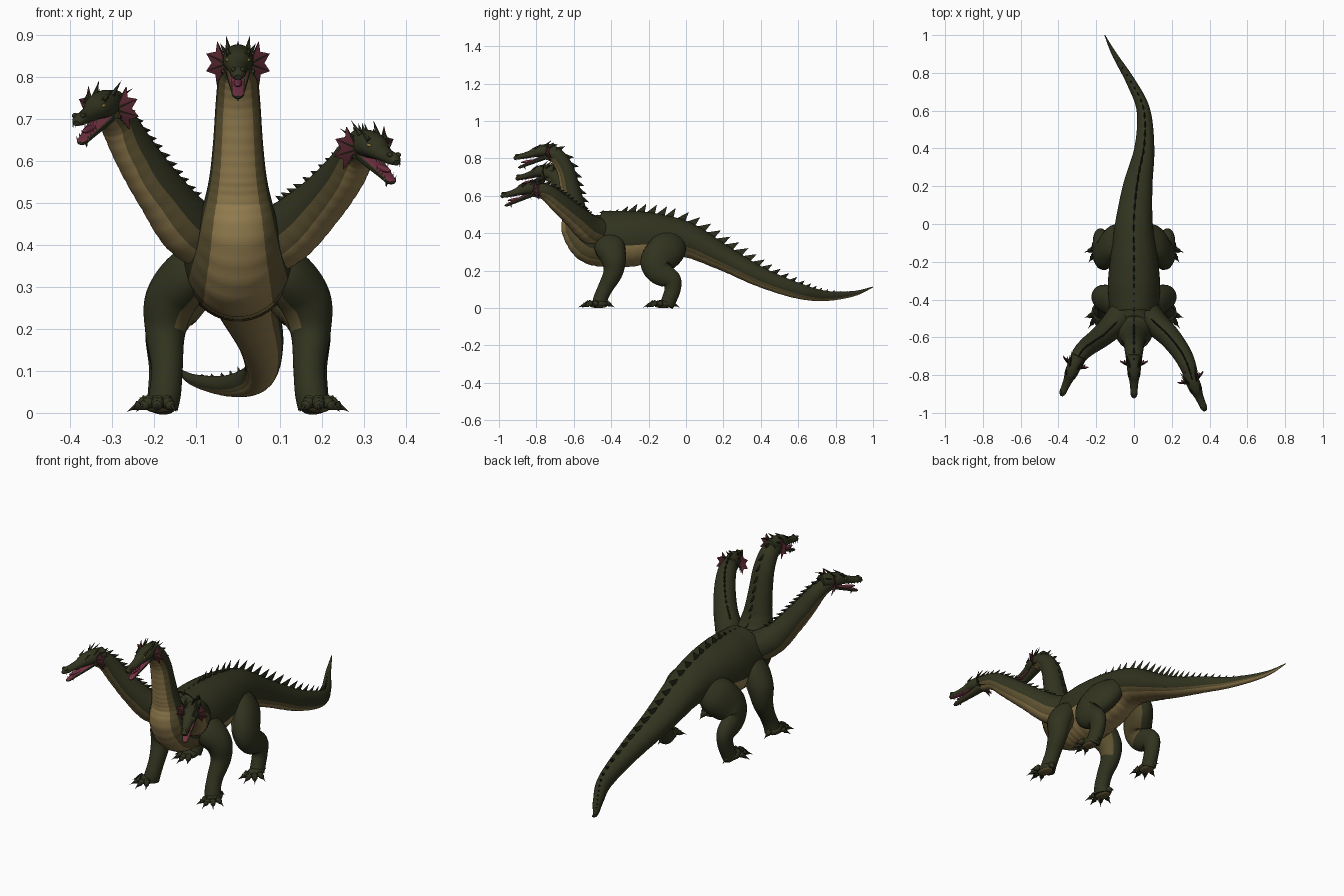
import bpy, bmesh, math
from mathutils import Vector, Matrix

cube = bpy.data.objects.get("Cube")
if cube:
    bpy.data.objects.remove(cube, do_unlink=True)

X, Z = Vector((1, 0, 0)), Vector((0, 0, 1))
COLOURS = {
    "dark_green": (.031, .033, .0135), "olive_brown": (.112, .086, .031),
    "tan_belly": (.29, .203, .077), "maroon_web": (.088, .018, .028),
    "mouth_pink": (.17, .03, .055), "claw_brown": (.04, .032, .02),
    "tooth_cream": (.4, .32, .18), "eye_yellow": (.25, .2, .05),
    "spine_green": (.022, .024, .011),
}
MATS = []
for label, rgb in COLOURS.items():
    m = bpy.data.materials.new(label)
    m.use_nodes = True
    m.diffuse_color = (*rgb, 1)
    bsdf = next(n for n in m.node_tree.nodes if n.type == 'BSDF_PRINCIPLED')
    bsdf.inputs["Base Color"].default_value = (*rgb, 1)
    bsdf.inputs["Roughness"].default_value = .8
    MATS.append(m)
GREEN, OLIVE, TAN, WEB, PINK, CLAW, TOOTH, EYE, SPINE = range(len(MATS))


def finish(bm, name, matrix=None):
    bmesh.ops.recalc_face_normals(bm, faces=bm.faces)
    mesh = bpy.data.meshes.new(name)
    bm.to_mesh(mesh)
    bm.free()
    for m in MATS:
        mesh.materials.append(m)
    ob = bpy.data.objects.new(name, mesh)
    bpy.context.collection.objects.link(ob)
    if matrix:
        ob.matrix_world = matrix
    bpy.context.view_layer.objects.active = ob
    ob.select_set(True)
    bpy.ops.object.shade_smooth_by_angle(angle=math.radians(40))
    ob.select_set(False)


def smooth_path(pts, steps):
    """Catmull-Rom through rows of x, y, z, side radius, up radius."""
    p = [pts[0]] + list(pts) + [pts[-1]]
    rows = []
    for i in range(1, len(p) - 2):
        for k in range(steps):
            t = k / steps
            rows.append([.5 * (2 * b + (c - a) * t + (2 * a - 5 * b + 4 * c - d) * t * t
                               + (3 * b - a - 3 * c + d) * t ** 3)
                         for a, b, c, d in zip(*p[i - 1:i + 3])])
    return rows + [list(pts[-1])]


def tube(bm, pts, steps, sides, rule, level=False, low=1, high=1, scutes=False):
    """Loft ellipses along a path; rule(across, height, row) picks the face colour."""
    rows = smooth_path(pts, steps)
    frames, rings = [], []
    for i, r in enumerate(rows):
        a, b = rows[max(i - 1, 0)], rows[min(i + 1, len(rows) - 1)]
        t = (Vector(b[:3]) - Vector(a[:3])).normalized()
        side = (Z.cross(t) if level else X - t * t.x).normalized()
        up = t.cross(side)
        frames.append((Vector(r[:3]), t, up, max(r[4], .001)))
        ring = []
        for k in range(sides):
            ang = math.tau * (k + .5) / sides
            s, c = math.sin(ang), math.cos(ang)
            f = .982 if scutes and s < -.4 and i % 4 == 0 else 1
            v = frames[-1][0] + side * c * r[3] * f + up * s * r[4] * f * (high if s > 0 else low)
            ring.append(bm.verts.new(v))
        rings.append(ring)
    for i in range(len(rings) - 1):
        for k in range(sides):
            n, ang = (k + 1) % sides, math.tau * (k + 1) / sides
            f = bm.faces.new((rings[i][k], rings[i][n], rings[i + 1][n], rings[i + 1][k]))
            f.material_index = rule(math.cos(ang), math.sin(ang), rows[i])
    bm.faces.new(rings[0])
    bm.faces.new(rings[-1])
    return frames


def paint(out, mat):
    for f in {f for v in out["verts"] for f in v.link_faces}:
        f.material_index = mat


def cone(bm, base, tip, radius, mat, sides=6):
    base, tip = Vector(base), Vector(tip)
    turn = (tip - base).to_track_quat('Z', 'Y').to_matrix().to_4x4()
    paint(bmesh.ops.create_cone(bm, cap_ends=True, segments=sides, radius1=radius, radius2=0,
                                depth=(tip - base).length,
                                matrix=Matrix.Translation((base + tip) / 2) @ turn), mat)


def ball(bm, centre, size, mat):
    paint(bmesh.ops.create_uvsphere(bm, u_segments=16, v_segments=10, radius=1,
                                    matrix=Matrix.Translation(centre) @ Matrix.Diagonal((*size, 1))), mat)


def spines(name, frames, height, gap):
    """Thin back-swept blades along the upper side of a tube."""
    bm = bmesh.new()
    travel, last = 0, frames[0][0]
    for p, t, up, r in frames:
        travel += (p - last).length
        last = p
        h = height(p)
        if travel < gap or h <= 0:
            continue
        travel = 0
        root, side = p + up * r * .93, t.cross(up) * .006
        base = [bm.verts.new(root + v) for v in (t * h * .65, side, t * h * -.5, -side)]
        tip = bm.verts.new(root + up * h - t * h * .75)
        for k in range(4):
            bm.faces.new((base[k], base[(k + 1) % 4], tip)).material_index = SPINE
    finish(bm, name)


def belly(c, s, row):
    if -.36 < row[1] < -.2:
        return TAN if s < -.25 else GREEN
    tan = -.62 if row[1] > -.2 else -.72
    return TAN if s < tan else OLIVE if s < -.36 else GREEN


# Tail, torso and middle neck in one loft
BODY = [(-.155, 1, .113, .002, .002), (-.105, .9, .078, .013, .014), (-.015, .75, .065, .025, .027),
        (.05, .6, .092, .036, .042), (.055, .4, .165, .053, .053), (.02, .2, .268, .078, .068),
        (0, 0, .365, .1, .095), (0, -.15, .375, .122, .13), (0, -.3, .37, .138, .15),
        (0, -.41, .369, .135, .15), (0, -.5, .378, .124, .142), (0, -.57, .437, .1, .104),
        (0, -.592, .51, .079, .066), (0, -.605, .57, .067, .059), (0, -.622, .65, .059, .052),
        (0, -.645, .74, .053, .047), (0, -.69, .81, .046, .043), (0, -.745, .83, .036, .036)]
bm = bmesh.new()
frames = tube(bm, BODY, 12, 40, belly, scutes=True)
finish(bm, "body_and_middle_neck")


def back_height(p):
    if p.z > .53 and p.y < -.55:
        return .03
    if p.y < -.38:
        return .018
    return min(.05, .02 + (p.y + .38) * .3, (.92 - p.y) * .075)


spines("back_spines", frames, back_height, .04)

# Side necks
NECKS = {
    "left": [(.03, -.43, .395, .08, .08), (.11, -.52, .425, .068, .077), (.19, -.6, .495, .058, .064),
             (.25, -.68, .565, .051, .054), (.285, -.75, .62, .044, .044), (.31, -.83, .632, .034, .034)],
    "right": [(-.03, -.44, .4, .08, .08), (-.115, -.54, .44, .068, .075), (-.18, -.6, .52, .058, .062),
              (-.24, -.645, .61, .051, .053), (-.285, -.69, .69, .044, .044), (-.315, -.755, .727, .034, .034)],
}
for side, pts in NECKS.items():
    bm = bmesh.new()
    frames = tube(bm, pts, 12, 32, belly, level=True, scutes=True)
    finish(bm, side + "_neck")
    spines(side + "_neck_spines", frames[14:], lambda p: .028, .022)


# Heads, modelled facing -y and then aimed
def head(name, origin, aim):
    f = Vector(aim).normalized()
    side = Z.cross(f).normalized()
    up = f.cross(side)
    m = Matrix.Translation(origin) @ Matrix((side, -f, up)).transposed().to_4x4()

    bm = bmesh.new()
    tube(bm, [(0, .03, 0, .033, .034), (0, -.03, .004, .037, .039), (0, -.075, .004, .034, .034),
              (0, -.11, -.002, .025, .024), (0, -.155, -.006, .02, .018), (0, -.185, -.007, .018, .017),
              (0, -.203, -.012, .009, .008)], 4, 20,
         lambda c, s, r: PINK if s < -.75 and r[1] < -.09 else GREEN, low=.7)
    for x in (-1, 1):
        cone(bm, (x * .022, -.035, .03), (x * .029, .012, .06), .007, GREEN)
        cone(bm, (x * .03, -.01, .022), (x * .043, .045, .036), .006, GREEN)
        cone(bm, (x * .022, -.085, .026), (x * .03, -.05, .046), .007, GREEN)
        cone(bm, (x * .034, -.03, -.02), (x * .044, .012, -.04), .006, GREEN)
        ball(bm, (x * .024, -.092, .015), (.005, .008, .004), EYE)
        ball(bm, (x * .011, -.186, .006), (.006, .01, .006), GREEN)
        for k in range(5):
            y = -.12 - k * .017
            cone(bm, (x * .015, y, -.012), (x * .016, y - .002, -.025), .0025, TOOTH, 5)
    finish(bm, name + "_skull", m)

    bm = bmesh.new()
    tube(bm, [(0, -.03, -.018, .03, .02), (0, -.09, -.034, .024, .016), (0, -.14, -.047, .018, .013),
              (0, -.175, -.057, .014, .01), (0, -.188, -.06, .006, .004)], 4, 16,
         lambda c, s, r: PINK if s > .5 else GREEN, high=.5)
    ball(bm, (0, -.12, -.036), (.01, .05, .008), PINK)
    for x in (-1, 1):
        for k in range(4):
            y, z = -.122 - k * .016, -.043 - k * .005
            cone(bm, (x * .014, y, z), (x * .015, y - .003, z + .013), .0025, TOOTH, 5)
    cone(bm, (0, -.155, -.061), (0, -.15, -.078), .005, GREEN)
    finish(bm, name + "_jaw", m)

    # Webbed cheek frills with a rib at every point
    bm = bmesh.new()
    for x in (-1, 1):
        hub = Vector((x * .026, -.035, -.004))
        rim = []
        for k in range(7):
            a = math.radians(-62 + k * 21)
            d = Vector((x * math.cos(a), .5, math.sin(a) * 1.1))
            rim.append(hub + d * (.037 if k % 2 else .053))
        for dy in (0, .003):
            v = [bm.verts.new(p + Vector((0, dy, 0))) for p in [hub] + rim]
            for k in range(1, 7):
                bm.faces.new((v[0], v[k], v[k + 1])).material_index = WEB
        for p in rim[::2]:
            cone(bm, hub, p + (p - hub) * .05, .004, GREEN, 5)
    finish(bm, name + "_frills", m)


head("middle_head", (0, -.72, .838), (0, -.21, -.03))
head("left_head", (.297, -.805, .635), (.083, -.19, -.03))
head("right_head", (-.305, -.725, .73), (-.078, -.18, -.03))


# Legs with pads, toes and claws
def leg(name, sx, pts, foot):
    bm = bmesh.new()
    tube(bm, [(sx * p[0], *p[1:]) for p in pts], 6, 20,
         lambda c, s, r: OLIVE if c * sx < -.35 and r[2] > .2 else GREEN)
    fx, fy = foot
    ball(bm, (sx * fx, fy, .022), (.037, .052, .022), GREEN)
    ball(bm, (sx * fx, fy, .01), (.03, .045, .01), OLIVE)
    for deg, reach in ((-28, 1), (4, 1.1), (36, 1.05), (72, .9), (180, .85)):
        a = math.radians(deg)
        d = Vector((sx * math.sin(a), -math.cos(a), 0)) * reach
        root = Vector((sx * fx, fy - .012 * math.cos(a), .022))
        path = [(root + d * u + Z * h, r) for u, h, r in
                ((.01, 0, .015), (.035, .008, .015), (.055, -.004, .013), (.066, -.01, .007))]
        for (a_, r), (b_, _) in zip(path, path[1:]):
            cone(bm, a_, b_ + (b_ - a_) * .8, r, GREEN, 10)
        ball(bm, root + d * .042 + Z * .002, (.015, .015, .014), GREEN)
        cone(bm, root + d * .052 + Z * .001, root + d * .09 - Z * .02, .008, CLAW)
    finish(bm, name)


FRONT = [(.065, -.42, .375, .04, .06), (.115, -.41, .333, .06, .082), (.161, -.388, .265, .062, .068),
         (.173, -.39, .19, .048, .053), (.169, -.43, .11, .038, .041), (.173, -.457, .05, .038, .039),
         (.18, -.462, .015, .038, .042)]
HIND = [(.06, -.06, .37, .045, .07), (.11, -.095, .32, .063, .098), (.155, -.155, .25, .06, .09),
        (.175, -.145, .195, .046, .07), (.177, -.08, .15, .04, .054), (.177, -.072, .1, .035, .044),
        (.18, -.09, .045, .035, .04), (.183, -.105, .015, .035, .04)]
for sx, side in ((1, "left"), (-1, "right")):
    leg(side + "_front_leg", sx, FRONT, (.188, -.468))
    leg(side + "_hind_leg", sx, HIND, (.188, -.122))
